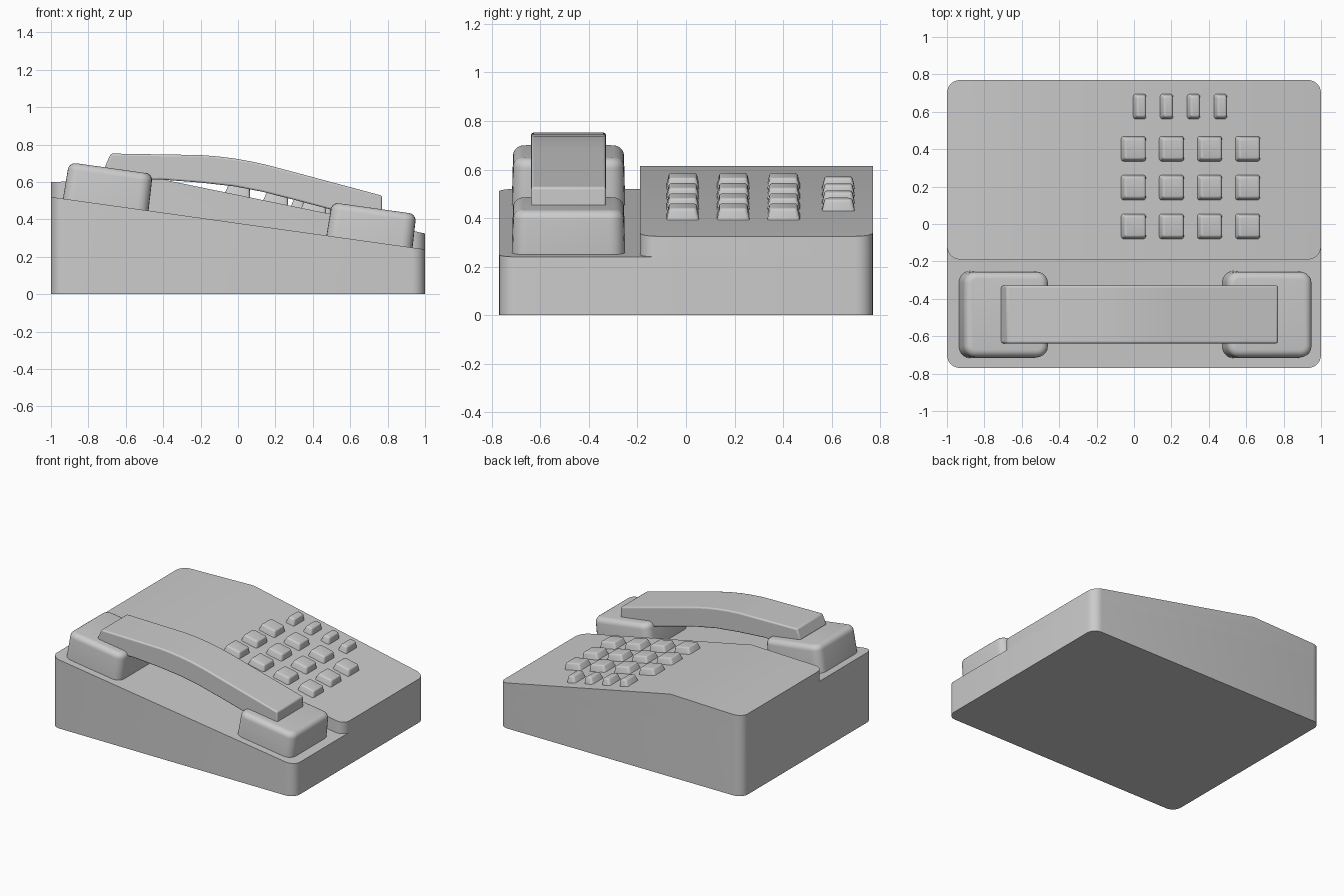
import bpy, bmesh, math

if "Cube" in bpy.data.objects:
    bpy.data.objects.remove(bpy.data.objects["Cube"])

SEAT_SLOPE = 0.14                       # fall of the body top along x
TILT = math.atan(SEAT_SLOPE)
PANEL_SLOPE = 0.29 / 1.41               # fall of the keypad panel
Y_C = -0.484                            # handset centre line


def seat_z(x):
    return 0.38 - SEAT_SLOPE * x


def finish(name, bm):
    bmesh.ops.recalc_face_normals(bm, faces=bm.faces[:])
    me = bpy.data.meshes.new(name)
    bm.to_mesh(me)
    bm.free()
    ob = bpy.data.objects.new(name, me)
    bpy.context.collection.objects.link(ob)
    return ob


def round_edges(bm, test, width, segments):
    edges = [e for e in bm.edges if test(e)]
    bmesh.ops.bevel(bm, geom=edges, offset=width, offset_type='OFFSET',
                    segments=segments, profile=0.5, affect='EDGES')


def upright(e):
    d = (e.verts[0].co - e.verts[1].co).normalized()
    return abs(d.z) > 0.9


def extrude_profile(name, pts, y0, y1, corner=0.0):
    """Side profile in x/z swept along y, with rounded upright corners."""
    bm = bmesh.new()
    face = bm.faces.new([bm.verts.new((x, y0, z)) for x, z in pts])
    ext = bmesh.ops.extrude_face_region(bm, geom=[face])
    for v in ext['geom']:
        if isinstance(v, bmesh.types.BMVert):
            v.co.y = y1
    if corner:
        round_edges(bm, upright, corner, 6)
    return finish(name, bm)


def block(name, size, loc, tilt, top=1.0, corner=0.05, rim=0.04, seg=5):
    """Tilted box standing on loc, rounded corners and upper rim."""
    bm = bmesh.new()
    bmesh.ops.create_cube(bm, size=1)
    for v in bm.verts:
        up = v.co.z > 0
        inset = (1 - top) if up else 0
        v.co.x *= size[0] - inset
        v.co.y *= size[1] - inset
        v.co.z = size[2] if up else 0
    round_edges(bm, upright, corner, seg)
    round_edges(bm, lambda e: all(v.co.z > size[2] - 1e-4 for v in e.verts), rim, seg)
    ob = finish(name, bm)
    ob.location = loc
    ob.rotation_euler.y = tilt
    return ob


# Wedge body
extrude_profile("body", [(-1, 0), (1, 0), (1, seat_z(1)), (-1, seat_z(-1))],
                -0.77, 0.77, 0.07)

# Raised keypad panel
extrude_profile("keypad_panel",
                [(-1, seat_z(-1)), (1, seat_z(1)), (1, 0.325), (-0.41, 0.615), (-1, 0.60)],
                -0.19, 0.77, 0.07)

# Earpiece and mouthpiece
for name, x, length, h in (("earpiece", -0.707, 0.462, 0.197),
                           ("mouthpiece", 0.703, 0.465, 0.18)):
    block(name, (length, 0.465, h), (x, Y_C, seat_z(x)), TILT, top=0.99,
          corner=0.06, rim=0.038)

# Arched handle
handle_top = [(0.77, 0.527), (0.25, 0.666), (0.16, 0.69), (0.07, 0.71), (-0.02, 0.726),
              (-0.11, 0.737), (-0.2, 0.744), (-0.68, 0.752)]
handle_under = [(-0.71, 0.685), (-0.70, 0.61), (-0.41, 0.613), (-0.2, 0.597), (-0.02, 0.577),
                (0.13, 0.548), (0.3, 0.505), (0.5, 0.452), (0.77, 0.39)]
handle = extrude_profile("handle", handle_top + handle_under, Y_C - 0.154, Y_C + 0.154)
bev = handle.modifiers.new("soft_edges", 'BEVEL')
bev.width = 0.01
bev.segments = 3
bev.limit_method = 'ANGLE'
bev.angle_limit = math.radians(35)


# Keys
def key(name, x, y, w, d):
    z = 0.615 - PANEL_SLOPE * (x + 0.41)
    block(name, (w, d, 0.048), (x - 0.005, y, z - 0.001), math.atan(PANEL_SLOPE),
          top=0.978, corner=0.014, rim=0.01, seg=3)


for c in range(4):
    for r, y in enumerate((0.402, 0.195, -0.013)):
        key(f"key_{r}_{c}", 0.002 + 0.2035 * c, y, 0.136, 0.135)
    key(f"function_key_{c}", 0.035 + 0.144 * c, 0.628, 0.072, 0.135)

bpy.ops.object.select_all(action='SELECT')
bpy.context.view_layer.objects.active = handle
bpy.ops.object.shade_smooth_by_angle(angle=math.radians(30))
